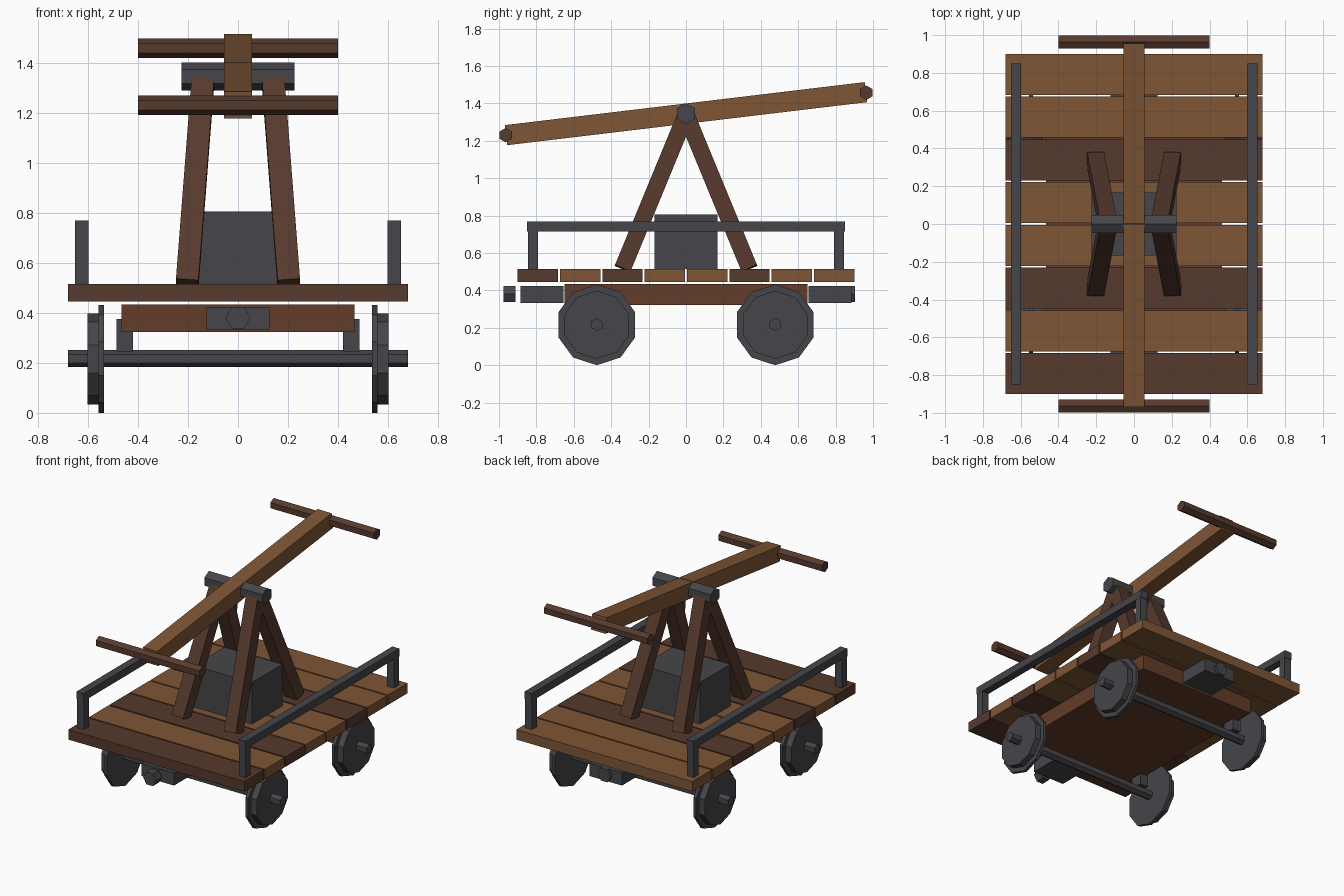
import bpy, math
from mathutils import Vector, Matrix

cube = bpy.data.objects.get("Cube")
if cube:
    bpy.data.objects.remove(cube, do_unlink=True)


def material(name, rgb):
    m = bpy.data.materials.new(name)
    m.use_nodes = True
    m.diffuse_color = (*rgb, 1)
    m.node_tree.nodes["Principled BSDF"].inputs["Base Color"].default_value = (*rgb, 1)
    return m


light_wood = material("light_wood", (0.21, 0.093, 0.037))
dark_wood = material("dark_wood", (0.094, 0.041, 0.026))
red_wood = material("red_wood", (0.125, 0.046, 0.022))
iron = material("iron", (0.061, 0.061, 0.069))


def finish(name, mat):
    o = bpy.context.object
    o.name = name
    o.data.materials.append(mat)
    return o


def box(name, mat, center, size):
    bpy.ops.mesh.primitive_cube_add(size=1, location=center)
    o = finish(name, mat)
    o.data.transform(Matrix.Diagonal((*size, 1)))
    return o


def beam(name, mat, start, end, width, depth):
    """Square-cut timber running between two points, leaning in y."""
    a, b = Vector(start), Vector(end)
    o = box(name, mat, (a + b) / 2, (width, depth, (b - a).length))
    z = (b - a).normalized()
    y = z.cross(Vector((1, 0, 0))).normalized()
    x = y.cross(z)
    o.rotation_euler = Matrix((x, y, z)).transposed().to_euler()
    return o


def rod(name, mat, center, radius, length, sides=6, axis="X"):
    """Faceted cylinder lying along x (corner up) or y (corner sideways)."""
    bpy.ops.mesh.primitive_cylinder_add(vertices=sides, radius=radius, depth=length,
                                        location=center)
    o = finish(name, mat)
    if axis == "X":
        # bring a corner to -x first, so that it ends pointing up
        o.data.transform(Matrix.Rotation(math.pi / 2, 4, "Z"))
        o.data.transform(Matrix.Rotation(math.pi / 2, 4, "Y"))
    else:
        o.data.transform(Matrix.Rotation(math.pi / 2, 4, "Z"))
        o.data.transform(Matrix.Rotation(math.pi / 2, 4, "X"))
    return o


# Deck planks, front to back
for i, tone in enumerate("DLDLLDLL"):
    box(f"deck_plank_{i + 1}", dark_wood if tone == "D" else light_wood,
        (0, (i - 3.5) * 0.2263, 0.48), (1.36, 0.216, 0.07))

# Undercarriage and couplers
box("chassis", red_wood, (0, 0, 0.378), (0.93, 1.3, 0.11))
for side, y, pin_y in (("front", -0.77, -0.943), ("back", 0.77, 0.872)):
    box(f"{side}_coupler", iron, (0, y, 0.378), (0.25, 0.23, 0.09))
    rod(f"{side}_coupler_pin", iron, (0, pin_y, 0.38), 0.05, 0.065, axis="Y")

# Axles, brackets and flanged wheels
for end, y in (("front", -0.477), ("back", 0.477)):
    rod(f"{end}_axle", iron, (0, y, 0.217), 0.034, 1.36)
    for side, s in (("left", 1), ("right", -1)):
        box(f"{end}_{side}_axle_bracket", iron, (s * 0.453, y, 0.31), (0.065, 0.09, 0.13))
        rod(f"{end}_{side}_wheel_flange", iron, (s * 0.546, y, 0.216), 0.216, 0.022, 10)
        rod(f"{end}_{side}_wheel_tread", iron, (s * 0.578, y, 0.216), 0.182, 0.046, 10)

# Side railings and A-frame legs
for side, s in (("left", 1), ("right", -1)):
    box(f"{side}_rail", iron, (s * 0.625, 0, 0.742), (0.055, 1.7, 0.053))
    for end, t in (("front", -1), ("back", 1)):
        box(f"{end}_{side}_rail_post", iron, (s * 0.625, t * 0.818, 0.615),
            (0.053, 0.055, 0.21))
        beam(f"{end}_{side}_leg", dark_wood, (s * 0.203, t * 0.339, 0.517),
             (s * 0.14, t * 0.004, 1.33), 0.09, 0.09)

# Gear housing, pivot and pump lever
box("gear_housing", iron, (0, 0, 0.66), (0.45, 0.336, 0.29))
rod("pivot", iron, (0, 0, 1.345), 0.056, 0.45)
beam("pump_lever", light_wood, (0, -0.962, 1.23), (0, 0.962, 1.46), 0.11, 0.108)
rod("front_handle", dark_wood, (0, -0.963, 1.23), 0.039, 0.8)
rod("back_handle", dark_wood, (0, 0.963, 1.457), 0.039, 0.8)
